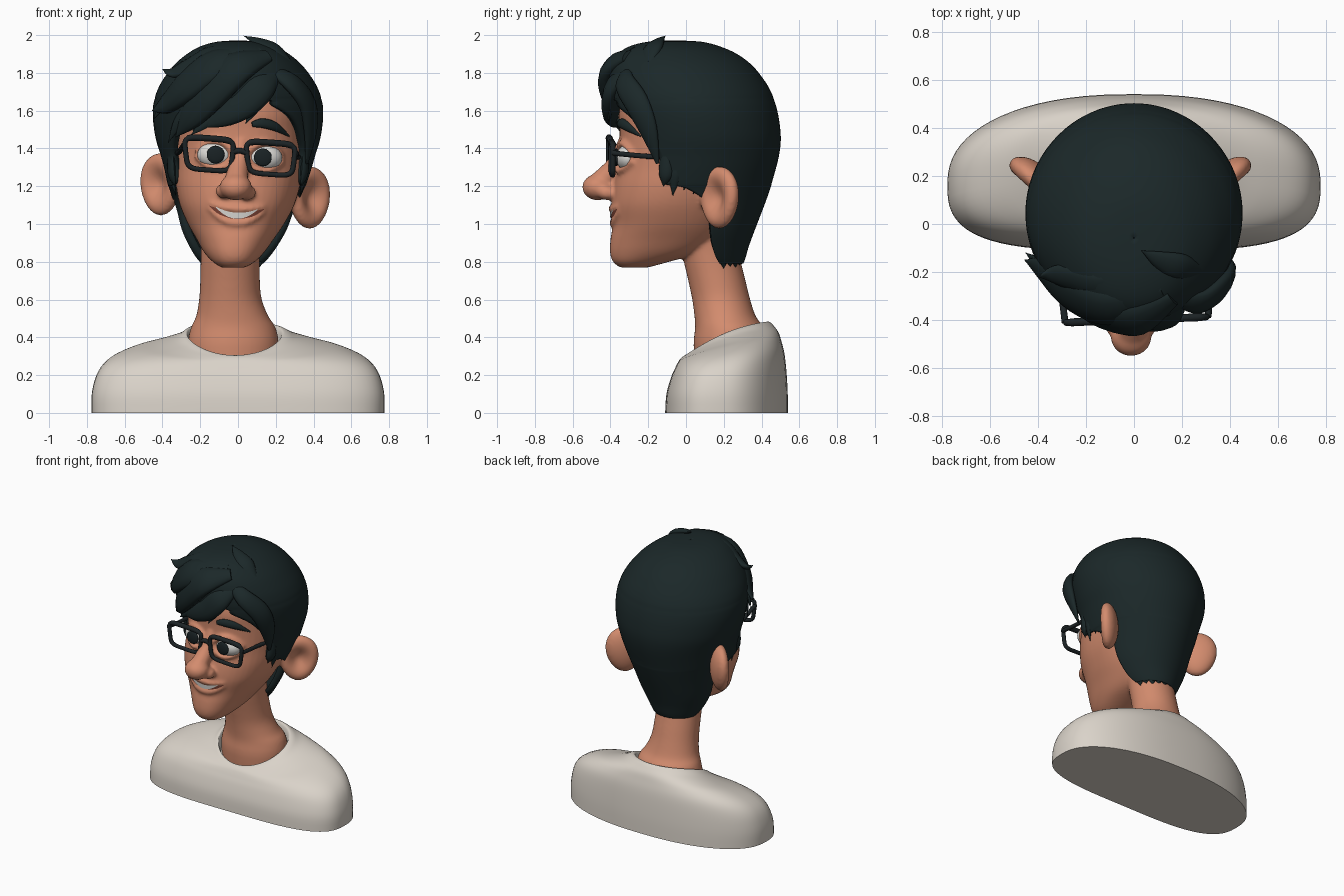
import bpy, bmesh, math
from mathutils import Vector

if "Cube" in bpy.data.objects:
    bpy.data.objects.remove(bpy.data.objects["Cube"])


def material(name, rgb):
    m = bpy.data.materials.new(name)
    m.use_nodes = True
    m.diffuse_color = (*rgb, 1)
    bsdf = next(n for n in m.node_tree.nodes if n.type == 'BSDF_PRINCIPLED')
    bsdf.inputs["Base Color"].default_value = (*rgb, 1)
    bsdf.inputs["Roughness"].default_value = 0.7
    return m


SKIN = material("warm skin", (.65, .26, .155))
HAIR = material("black green hair", (.011, .021, .022))
SHIRT = material("cream cotton", (.70, .65, .585))
FRAME = material("black frame", (.012, .017, .019))
WHITE = material("eye and tooth white", (.72, .71, .68))
IRIS = material("dark iris", (.010, .016, .018))
MOUTH = material("mouth red", (.2, .055, .035))


def finish(bm, name, mat, angle=60):
    bmesh.ops.recalc_face_normals(bm, faces=bm.faces)
    me = bpy.data.meshes.new(name)
    bm.to_mesh(me)
    bm.free()
    me.materials.append(mat)
    me.shade_smooth()
    me.set_sharp_from_angle(angle=math.radians(angle))
    ob = bpy.data.objects.new(name, me)
    bpy.context.scene.collection.objects.link(ob)
    return ob


def spline(rows, steps, closed=False):
    """Smooth curve through rows of any width."""
    n, out = len(rows), []
    pick = (lambda i: rows[i % n]) if closed else (lambda i: rows[max(0, min(n - 1, i))])
    for i in range(n if closed else n - 1):
        for k in range(steps):
            t = k / steps
            out.append([.5 * (2 * b + (c - a) * t + (2 * a - 5 * b + 4 * c - d) * t * t
                              + (3 * b - a - 3 * c + d) * t ** 3)
                        for a, b, c, d in zip(pick(i - 1), pick(i), pick(i + 1), pick(i + 2))])
    return out if closed else out + [list(rows[-1])]


def bridge(bm, rings, wrap=True, loop=False):
    for i in range(len(rings) if loop else len(rings) - 1):
        a, b = rings[i], rings[(i + 1) % len(rings)]
        n = len(a)
        for j in range(n if wrap else n - 1):
            k = (j + 1) % n
            bm.faces.new((a[j], a[k], b[k], b[j]))


def loft(bm, rows, n=48, sweep=0):
    """Rows: centre x, half width, front y, front z, back y, back z, squareness, side lift."""
    rings = []
    for cx, rx, yf, zf, yb, zb, p, lift in rows:
        ring = []
        for j in range(n):
            a = 2 * math.pi * j / n
            s, c = math.sin(a), math.cos(a)
            x = math.copysign(abs(s) ** (2 / p), s)
            f = (1 + math.copysign(abs(c) ** (2 / p), c)) / 2
            ring.append(bm.verts.new((cx + rx * x, yf + (yb - yf) * f - sweep * (rx * x) ** 2,
                                      zf + (zb - zf) * f + lift * x * x)))
        rings.append(ring)
    bridge(bm, rings)
    bm.faces.new(rings[0])
    bm.faces.new(rings[-1])


def tube(bm, pts, flat=1, steps=5, n=10, closed=False):
    """Rows: x, y, z, radius; flattened towards the head centre."""
    path = spline(pts, steps, closed)
    m, rings = len(path), []
    for i, (x, y, z, r) in enumerate(path):
        p = Vector((x, y, z))
        nxt = path[(i + 1) % m if closed else min(i + 1, m - 1)]
        prv = path[i - 1 if closed else max(i - 1, 0)]
        t = (Vector(nxt[:3]) - Vector(prv[:3])).normalized()
        out = p - Vector((0, .05, 1.45))
        out = (out - t * out.dot(t)).normalized()
        side = t.cross(out)
        r = max(r, .002)
        rings.append([bm.verts.new(p + r * (side * math.cos(a) + out * flat * math.sin(a)))
                      for a in (2 * math.pi * k / n for k in range(n))])
    bridge(bm, rings, loop=closed)
    if not closed:
        bm.faces.new(rings[0])
        bm.faces.new(rings[-1])


def ball(bm, centre, radii):
    for v in bmesh.ops.create_uvsphere(bm, u_segments=28, v_segments=16, radius=1)["verts"]:
        v.co = Vector(centre) + Vector([a * b for a, b in zip(v.co, radii)])


# Skull: z, centre x, half width, front y, back y
P = 2.2
HEAD = spline([(.77, -.025, .065, -.35, -.2), (.80, -.022, .112, -.387, -.09),
               (.85, -.02, .16, -.403, .08), (.92, -.015, .205, -.40, .19),
               (1, -.01, .255, -.388, .25), (1.1, -.005, .303, -.395, .3),
               (1.2, 0, .328, -.385, .35), (1.3, .005, .335, -.365, .39),
               (1.4, .01, .34, -.352, .41), (1.5, .01, .34, -.352, .41),
               (1.6, .01, .335, -.355, .4), (1.75, .01, .29, -.31, .34),
               (1.87, .01, .15, -.2, .2)], 4)


def skull_y(x, z):
    for a, b in zip(HEAD, HEAD[1:]):
        if z <= b[0]:
            break
    t = (z - a[0]) / (b[0] - a[0])
    _, cx, rx, yf, yb = [u + (v - u) * t for u, v in zip(a, b)]
    f = max(0, 1 - abs((x - cx) / rx) ** P) ** (1 / P)
    return (yf + yb) / 2 - (yb - yf) / 2 * f


def on_face(u, z, out=0):
    """Point on the slightly rolled face, u measured from its midline."""
    x, z = u + (z - 1.2) * .06, z - .06 * u
    return (x, skull_y(x, z) - out, z)


# Skin: head, neck, nose, ears, lids and lips blended into one surface
bm = bmesh.new()
loft(bm, [(cx, rx, yf, z, yb, z, P, 0) for z, cx, rx, yf, yb in HEAD])
NECK = [(.2, -.025, .225, .05, .4), (.36, -.025, .24, .04, .415), (.45, -.025, .225, .048, .41),
        (.51, -.03, .192, .045, .37), (.6, -.04, .166, .033, .34), (.7, -.042, .158, .012, .315),
        (.85, -.04, .157, -.02, .28), (1, -.03, .165, -.02, .26)]
loft(bm, [(cx, rx, yf, z, yb, z, 2, 0) for z, cx, rx, yf, yb in spline(NECK, 3)])
tube(bm, [(.015, -.32, 1.44, .04), (.01, -.35, 1.36, .046), (0, -.387, 1.29, .056),
          (-.01, -.45, 1.22, .065)])
ball(bm, (-.012, -.467, 1.195), (.086, .083, .07))
for s in (-1, 1):
    ball(bm, (-.012 + s * .062, -.42, 1.17 - s * .004), (.046, .052, .04))
    # Thick dished ear flaring outward and back
    centre = Vector((-.015 + s * .395, .175, 1.175 - s * .035))
    u_ax, w_ax = Vector((s * .74, .67, 0)), Vector((s * .67, -.74, 0))
    for v in bmesh.ops.create_uvsphere(bm, u_segments=32, v_segments=20, radius=1)["verts"]:
        u, h, w = v.co.x, v.co.y, v.co.z
        depth = .072 * w
        if w > 0:
            depth -= .08 * math.exp(-((u * u + h * h) / .3))
        v.co = centre + u_ax * u * .136 * (1 + .12 * h) + w_ax * depth + Vector((0, 0, h * .167))
    # Eyelids
    for z, arc in ((1.365, .068), (1.35, -.06)):
        tube(bm, [(*on_face(s * .127 + t * .105, z + arc * (1 - t * t), .01), .015)
                  for t in (-1, -.6, -.2, .2, .6, 1)])
SMILE = [k / 10 for k in range(-10, 11)]
for base, bend, r in ((1.079, .025, .018), (1.004, .075, .02)):
    tube(bm, [(*on_face(.15 * t, base + bend * t * t), r * (1 - .6 * t * t)) for t in SMILE], steps=1)
skin = finish(bm, "head_and_neck", SKIN)
rm = skin.modifiers.new("blend", 'REMESH')
rm.mode, rm.voxel_size, rm.use_smooth_shade = 'VOXEL', .011, True
sm = skin.modifiers.new("soften", 'SMOOTH')
sm.factor, sm.iterations = .5, 8

# Smile: dark crescent with a tooth plate on it
for name, mat, half, top, bottom, out in (("mouth", MOUTH, .145, 1.064, 1.02, .006),
                                          ("teeth", WHITE, .11, 1.06, 1.028, .011)):
    bm = bmesh.new()
    rows = [[bm.verts.new(on_face(half * t, (top + .025 * t * t) * (1 - f)
                                  + (bottom + (top - bottom + .021) * t * t) * f, out))
             for t in SMILE] for f in (0, .33, .66, 1)]
    bridge(bm, rows, wrap=False)
    finish(bm, name, mat)

# Eyes and brows
for s, side in ((-1, "right"), (1, "left")):
    x, y, z = on_face(s * .125, 1.358)
    bm = bmesh.new()
    ball(bm, (x, y + .036, z), (.1, .07, .073))
    finish(bm, side + "_eye", WHITE)
    bm = bmesh.new()
    ball(bm, (x - .003, y - .031, z + .002), (.047, .013, .047))
    finish(bm, side + "_iris", IRIS)
    bm = bmesh.new()
    tube(bm, [(*on_face(s * u, h, .008), r) for u, h, r in
              ((.055, 1.53, .014), (.11, 1.54, .026), (.18, 1.525, .024), (.255, 1.48, .004))], flat=.6)
    finish(bm, side + "_brow", HAIR)


# Glasses: two rounded rims, bridge and temples
def lens_plane(u, h):
    return (.01 + u, -.398 + .04 * u, 1.358 + h - .07 * u)


bm = bmesh.new()
for s in (-1, 1):
    rim = []
    for k in range(40):
        a = math.pi * k / 20
        c, d = [math.copysign(abs(f(a)) ** .4, f(a)) for f in (math.cos, math.sin)]
        rim.append((*lens_plane(s * (.163 + c * (.124 + .01 * d)), .084 * d),
                    .017 if d > .9 else .014))
    tube(bm, rim, steps=1, closed=True)
    x, y, z = lens_plane(s * .296, .04)
    tube(bm, [(x, y, z, .015), (x + s * .004, y + .03, z - .005, .014),
              (s * .312, -.2, 1.37 - s * .012, .014), (s * .335, .0, 1.36 - s * .01, .014)])
tube(bm, [(*lens_plane(u, h), .015) for u, h in ((-.04, .02), (0, .03), (.04, .02))])
finish(bm, "glasses", FRAME)

# Hair cap: z, half width, front y, back y, hairline y
CAP = [(1.972, .002, -.06, -.056, -.6), (1.965, .11, -.2, .08, -.6), (1.94, .2, -.3, .18, -.6),
       (1.9, .27, -.36, .27, -.6), (1.84, .34, -.4, .35, -.6), (1.76, .4, -.415, .415, -.6),
       (1.7, .43, -.415, .45, -.55), (1.66, .442, -.41, .465, -.385), (1.62, .45, -.405, .478, -.36),
       (1.55, .45, -.39, .493, -.28), (1.45, .435, -.37, .502, -.2), (1.35, .405, -.36, .49, -.14),
       (1.22, .37, -.36, .455, -.125), (1.19, .358, -.35, .447, .0), (1.1, .325, -.3, .415, .12),
       (.97, .283, -.22, .365, .13), (.88, .235, -.14, .332, .14), (.82, .195, -.08, .315, .16),
       (.79, .165, 0, .303, .18)]
bm = bmesh.new()
rings = []
for z, rx, yf, yb, line in spline(CAP, 4):
    yc, ry = (yf + yb) / 2, (yb - yf) / 2
    cx = -.06 * max(0, 1.3 - z)
    reach = math.acos(max(-1, min(1, (line - yc) / ry)))
    rings.append([bm.verts.new((cx + rx * math.sin(reach * k / 32), yc + ry * math.cos(reach * k / 32), z))
                  for k in range(-32, 33)])
bridge(bm, rings, wrap=False)
bmesh.ops.remove_doubles(bm, verts=bm.verts, dist=.001)
cap = finish(bm, "hair_cap", HAIR)
so = cap.modifiers.new("thickness", 'SOLIDIFY')
so.thickness, so.offset = .045, -1

# Swept fringe, side lock, crown tuft and thin wisps
bm = bmesh.new()
LOCKS = [
    [(.2, -.32, 1.8, .03), (.12, -.385, 1.73, .085), (.03, -.4, 1.64, .085), (-.08, -.385, 1.57, .06), (-.2, -.35, 1.51, 0)],
    [(.16, -.31, 1.89, .04), (0, -.39, 1.83, .1), (-.14, -.365, 1.7, .11), (-.25, -.31, 1.57, .08), (-.33, -.25, 1.46, 0)],
    [(.12, -.28, 1.91, .04), (-.1, -.34, 1.85, .1), (-.26, -.28, 1.74, .11), (-.375, -.19, 1.64, .07), (-.455, -.15, 1.6, 0)],
    [(.1, -.18, 1.93, .03), (-.12, -.25, 1.9, .07), (-.27, -.22, 1.83, .06), (-.35, -.21, 1.8, .035), (-.4, -.22, 1.82, 0)],
    [(.17, -.31, 1.82, .03), (.28, -.325, 1.75, .06), (.365, -.26, 1.64, .07), (.385, -.2, 1.5, .055), (.365, -.15, 1.32, .01)],
    [(.27, -.2, 1.85, .03), (.19, -.18, 1.92, .06), (.11, -.15, 1.963, .04), (.03, -.11, 1.996, 0)]]
for pts in LOCKS:
    tube(bm, pts, flat=.5, n=12)
for a, b in (((.13, -.39, 1.7), (.04, -.41, 1.53)), ((-.1, -.38, 1.6), (-.25, -.33, 1.47)),
             ((-.28, -.3, 1.62), (-.37, -.2, 1.43)), ((-.36, -.2, 1.7), (-.45, -.12, 1.55))):
    mid = [(p + q) / 2 for p, q in zip(a, b)]
    tube(bm, [(*a, .02), (*mid, .03), (*b, 0)], flat=.5)
finish(bm, "hair_locks", HAIR)

# Jagged sideburn and nape ends
bm = bmesh.new()
for s in (-1, 1):
    for y, tip in ((-.11, 1.2), (-.06, 1.15), (.0, 1.18), (.05, 1.16)):
        tube(bm, [(s * .355, y, 1.36, .03), (s * .35, y, 1.26, .036), (s * .33, y - .01, tip, 0)], flat=.5)
for k in range(-4, 5):
    sx, cy = math.sin(k * .3), math.cos(k * .3)
    tube(bm, [(-.03 + .17 * sx, .15 + .145 * cy, .85, .02), (-.03 + .158 * sx, .15 + .137 * cy, .805, .026),
              (-.03 + .15 * sx, .15 + .135 * cy, .765 + .01 * (k % 2), 0)], flat=.5)
finish(bm, "hair_tips", HAIR)

# Shirt with shoulders swept forward and a raised neckline turning inward
SHIRT_ROWS = [(0, .775, -.11, 0, .54, 0, 2.6, 0), (0, .773, -.103, .1, .538, .12, 2.6, 0),
              (0, .74, -.078, .19, .53, .24, 2.6, .005), (0, .67, -.056, .24, .52, .32, 2.6, .012),
              (0, .55, -.042, .268, .505, .38, 2.5, .018), (0, .42, -.032, .284, .49, .425, 2.3, .015),
              (-.005, .32, -.02, .296, .468, .457, 2.1, .02), (-.012, .272, -.004, .304, .445, .48, 2, .03),
              (-.018, .25, .01, .298, .425, .475, 2, .03), (-.02, .235, .025, .24, .41, .4, 2, .03)]
bm = bmesh.new()
loft(bm, spline(SHIRT_ROWS, 4), 72, sweep=.1)
finish(bm, "shirt", SHIRT)
